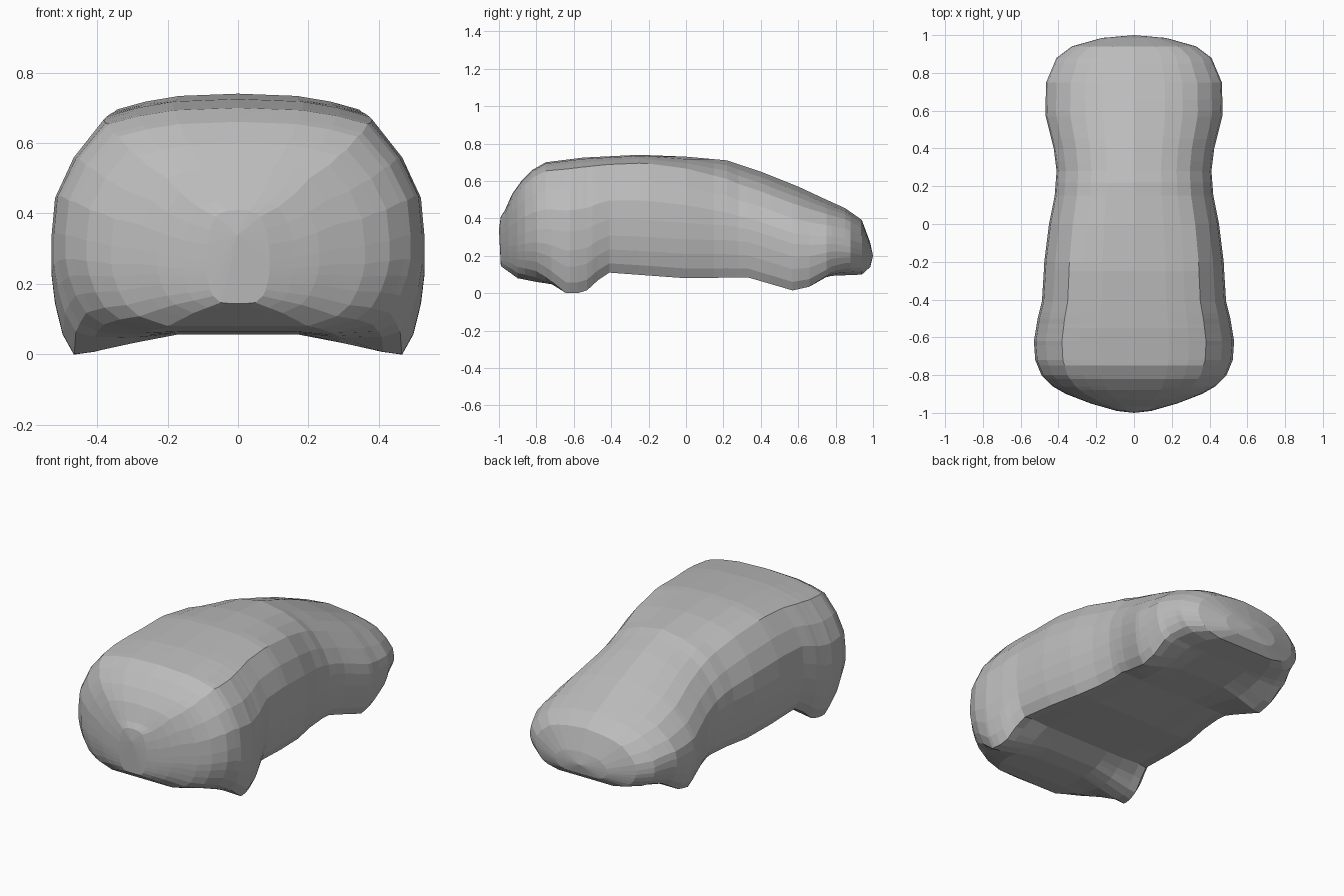
import bpy
import bmesh
from mathutils import Vector

old_cube = bpy.data.objects.get("Cube")
if old_cube:
    bpy.data.objects.remove(old_cube)

# Outline curves along the length: (y, value)
roof_line = [(-.99, .41), (-.97, .44), (-.93, .53), (-.88, .6), (-.82, .66), (-.75, .7),
             (-.55, .725), (-.25, .74), (0, .73), (.22, .71), (.4, .65), (.6, .57),
             (.75, .5), (.85, .455), (.95, .385), (.985, .27)]
sill_line = [(-.99, .15), (-.9, .08), (-.75, .04), (-.64, 0), (-.58, 0), (-.53, .015), (-.47, .07),
             (-.41, .11), (0, .08), (.33, .085), (.45, .05), (.57, .015), (.66, .035),
             (.78, .09), (.95, .1), (.985, .14)]
belly_line = [(-.99, .145), (-.9, .08), (-.8, .065), (-.63, .055), (-.53, .065), (-.41, .11),
              (0, .085), (.33, .09), (.57, .08), (.78, .095), (.95, .1), (.985, .14)]
half_width = [(-.99, .09), (-.95, .23), (-.9, .36), (-.86, .43), (-.8, .49), (-.72, .523),
              (-.62, .53), (-.5, .51), (-.4, .485), (-.2, .475), (0, .45), (.15, .42),
              (.28, .41), (.4, .425), (.58, .47), (.75, .465), (.88, .41), (.94, .33),
              (.985, .17)]

# How rounded the lower and upper corners are along the length
lower_rounding = [(-.95, 1), (-.8, .8), (-.64, 0), (.7, 0), (.85, .8), (.95, 1)]
upper_rounding = [(-.1, 0), (.3, 1), (.8, 1), (.9, .7)]

# Half cross-section from sill to roof:
# (fraction of width, fraction of height, lift when rounded below, drop when rounded above)
side_profile = [(.78, .01, .05, 0), (.88, 0, .13, 0), (.94, .08, .13, 0), (.98, .2, .09, 0),
                (1, .32, .04, 0), (1, .46, 0, .02), (.98, .62, 0, .08), (.88, .78, 0, .1),
                (.72, .93, 0, .11), (.55, .965, 0, .07), (.35, .99, 0, .04)]


def sample(curve, y):
    """Linear interpolation of a curve at y."""
    if y <= curve[0][0]:
        return curve[0][1]
    for (ya, a), (yb, b) in zip(curve, curve[1:]):
        if y <= yb:
            return a + (b - a) * (y - ya) / (yb - ya)
    return curve[-1][1]


def section(y):
    """Closed ring of points around the body at y."""
    top, sill = sample(roof_line, y), sample(sill_line, y)
    belly, width = sample(belly_line, y), sample(half_width, y)
    low, high = sample(lower_rounding, y), sample(upper_rounding, y)
    half = [(width * .33, belly), (width * .55, belly * .6 + sill * .4)]
    half += [(width * u, sill + (top - sill) * (v + lift * low - drop * high))
             for u, v, lift, drop in side_profile]
    left = [Vector((x, y, z)) for x, z in half]
    right = [Vector((-x, y, z)) for x, z in reversed(half)]
    return [Vector((0, y, belly))] + left + [Vector((0, y, top))] + right


# Body shell: loft the sections, then close both ends with a fan
stations = sorted({y for curve in (roof_line, sill_line, half_width) for y, _ in curve})
stations = [y for i, y in enumerate(stations) if i == 0 or y - stations[i - 1] > .012]
bm = bmesh.new()
rings = [[bm.verts.new(p) for p in section(y)] for y in stations]
count = len(rings[0])
for a, b in zip(rings, rings[1:]):
    for i in range(count):
        j = (i + 1) % count
        bm.faces.new((a[i], a[j], b[j], b[i]))
for ring, tip in ((rings[0], (0, -1, .34)), (rings[-1], (0, 1, .2))):
    pole = bm.verts.new(tip)
    for i in range(count):
        bm.faces.new((ring[i], ring[(i + 1) % count], pole))
bmesh.ops.recalc_face_normals(bm, faces=bm.faces)

mesh = bpy.data.meshes.new("car_body")
bm.to_mesh(mesh)
bm.free()
body = bpy.data.objects.new("car_body", mesh)
bpy.context.collection.objects.link(body)

# Plain grey finish
grey = bpy.data.materials.new("plain_grey")
grey.use_nodes = True
colour = (.5, .5, .5, 1)
grey.diffuse_color = colour
grey.node_tree.nodes["Principled BSDF"].inputs["Base Color"].default_value = colour
mesh.materials.append(grey)
